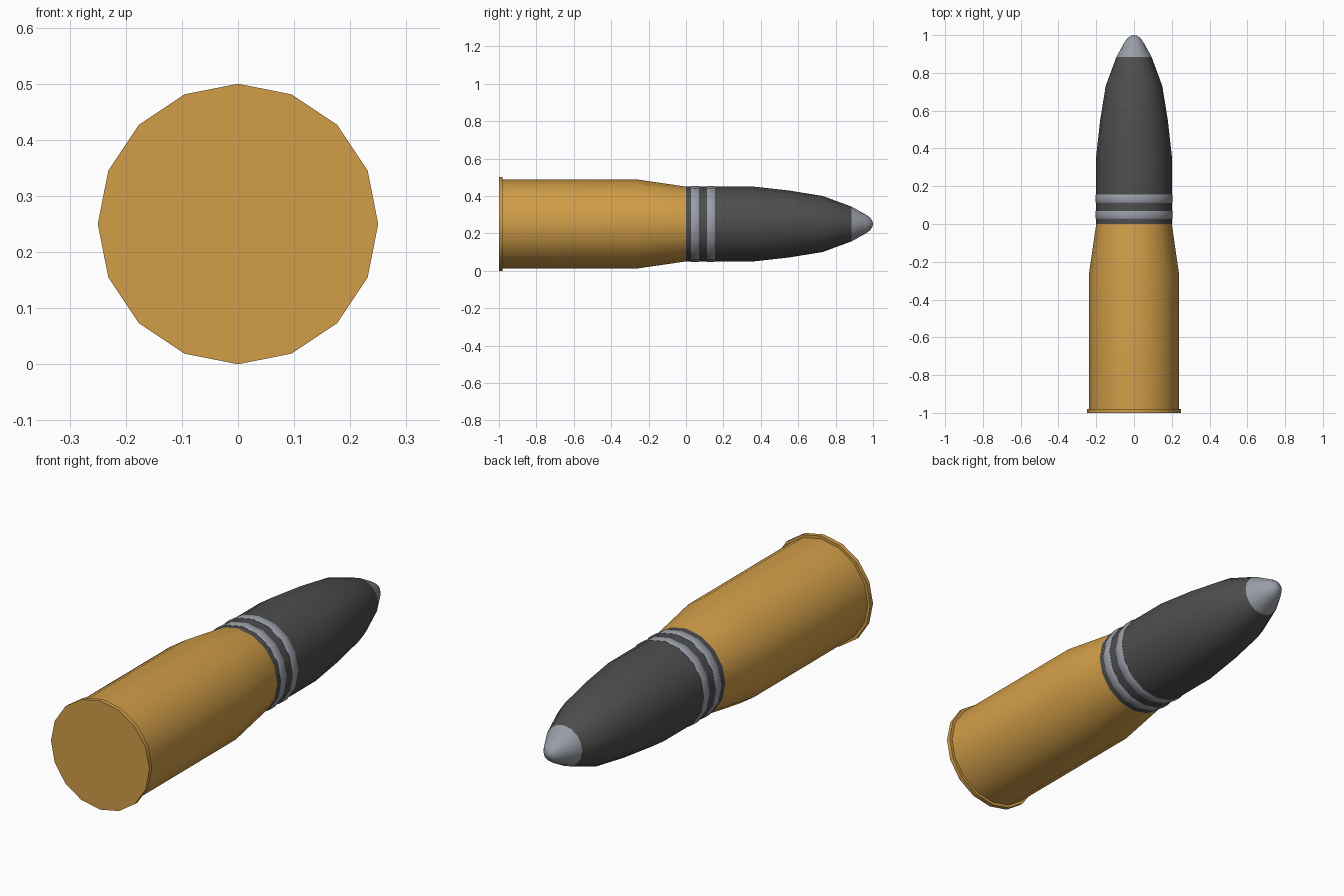
import bpy, bmesh, math

if "Cube" in bpy.data.objects:
    bpy.data.objects.remove(bpy.data.objects["Cube"])

SIDES, AXIS_Z = 16, 0.25


def material(name, rgb):
    m = bpy.data.materials.new(name)
    m.diffuse_color = (*rgb, 1)
    m.use_nodes = True
    m.node_tree.nodes["Principled BSDF"].inputs["Base Color"].default_value = m.diffuse_color
    return m


brass = material("brass", (0.64, 0.34, 0.065))
dark = material("dark_steel", (0.075, 0.075, 0.076))
grey = material("light_grey_metal", (0.32, 0.34, 0.385))


def lathe(name, profile, mat, closed=False):
    """Revolve (y, radius) points around the long axis; zero radius makes a pole."""
    bm = bmesh.new()
    rings = []
    for y, r in profile:
        n = SIDES if r > 0 else 1
        rings.append([bm.verts.new((r * math.sin(2 * math.pi * i / SIDES), y,
                                    AXIS_Z + r * math.cos(2 * math.pi * i / SIDES)))
                      for i in range(n)])
    pairs = list(zip(rings, rings[1:])) + ([(rings[-1], rings[0])] if closed else [])
    for a, b in pairs:
        for i in range(SIDES):
            j = (i + 1) % SIDES
            loop = [a[i % len(a)], a[j % len(a)], b[j % len(b)], b[i % len(b)]]
            bm.faces.new(list(dict.fromkeys(loop)))
    bmesh.ops.recalc_face_normals(bm, faces=bm.faces)
    mesh = bpy.data.meshes.new(name)
    bm.to_mesh(mesh)
    bm.free()
    mesh.materials.append(mat)
    ob = bpy.data.objects.new(name, mesh)
    bpy.context.collection.objects.link(ob)
    bpy.ops.object.select_all(action='DESELECT')
    ob.select_set(True)
    bpy.context.view_layer.objects.active = ob
    bpy.ops.object.shade_smooth_by_angle(angle=math.radians(35))
    return ob


# Brass case with a rim at the base and a tapered neck
lathe("case", [(-1, 0), (-1, 0.25), (-0.98, 0.25), (-0.98, 0.237),
               (-0.255, 0.237), (0, 0.2), (0, 0)], brass)

# Dark projectile body and pale tip, divided at y = 0.885
shell = lathe("projectile", [(0, 0), (0, 0.2), (0.36, 0.2), (0.55, 0.179),
                             (0.73, 0.15), (0.885, 0.093), (0.962, 0.05),
                             (0.985, 0.034), (0.997, 0.014), (1, 0)], dark)
shell.data.materials.append(grey)
for p in shell.data.polygons:
    p.material_index = 1 if p.center.y > 0.885 else 0

# Two driving bands with softened edges
for k, y in enumerate((0.048, 0.133)):
    lathe(f"driving_band_{k + 1}",
          [(y - 0.022, 0.195), (y - 0.022, 0.201), (y - 0.017, 0.204),
           (y + 0.017, 0.204), (y + 0.022, 0.201), (y + 0.022, 0.195)], grey, closed=True)
